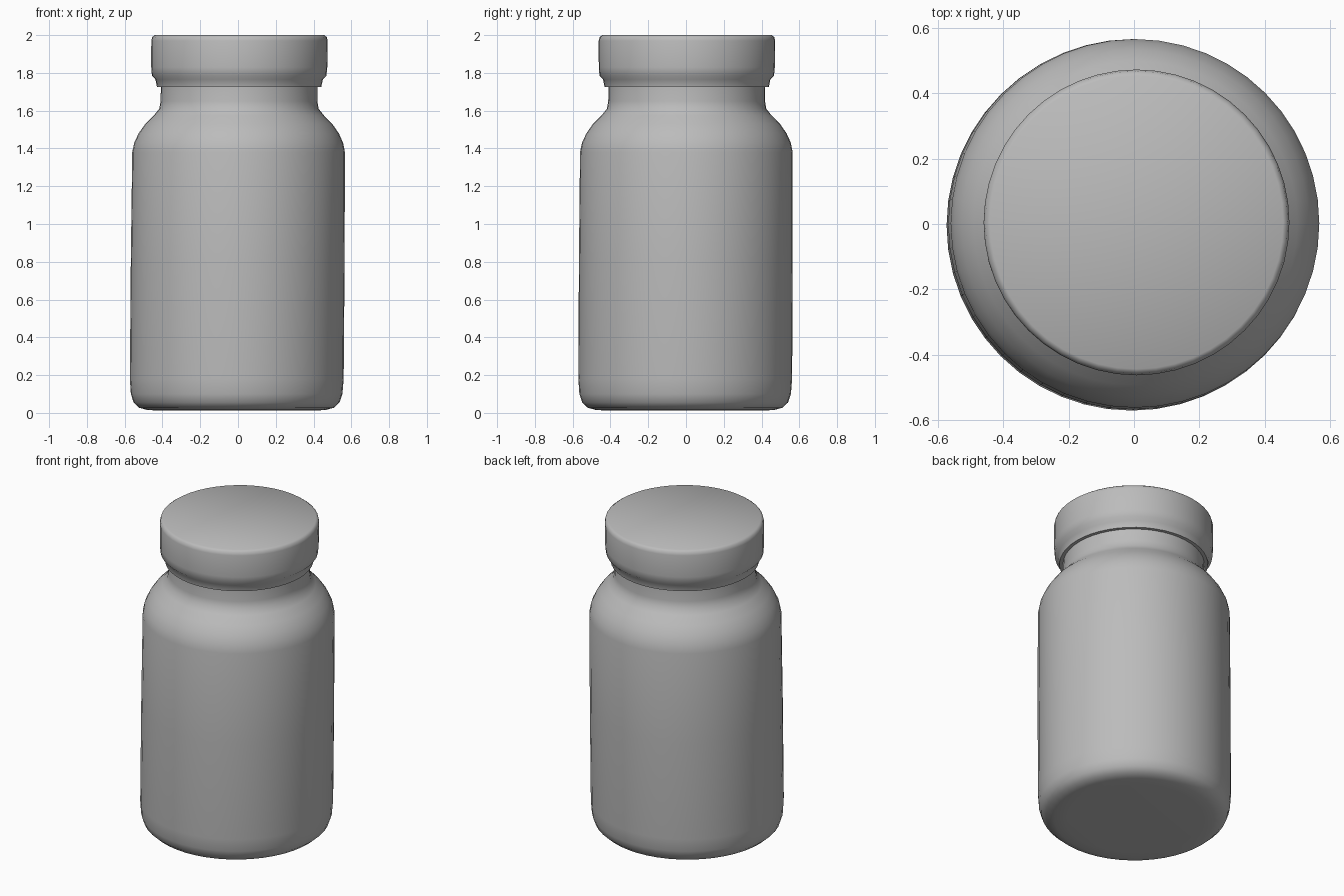
import bpy
import bmesh
from math import radians
from mathutils import Matrix

old = bpy.data.objects.get("Cube")
if old:
    bpy.data.objects.remove(old, do_unlink=True)

grey = bpy.data.materials.new("plain grey")
grey.use_nodes = True
colour = (0.5, 0.5, 0.5, 1)
grey.diffuse_color = colour
grey.node_tree.nodes["Principled BSDF"].inputs["Base Color"].default_value = colour


def lathe(name, profile, steps=48):
    """Spin a (radius, height) profile round z, leaning slightly with height."""
    bm = bmesh.new()
    verts = [bm.verts.new((r, 0, z)) for r, z in profile]
    edges = [bm.edges.new(pair) for pair in zip(verts, verts[1:])]
    bmesh.ops.spin(bm, geom=verts + edges, cent=(0, 0, 0), axis=(0, 0, 1),
                   angle=radians(360), steps=steps)
    bmesh.ops.remove_doubles(bm, verts=bm.verts, dist=0.0005)
    bmesh.ops.recalc_face_normals(bm, faces=bm.faces)
    lean = Matrix(((1, 0, 0.008, -0.008), (0, 1, 0.005, -0.005),
                   (0, 0, 1, 0), (0, 0, 0, 1)))
    bm.transform(lean)
    mesh = bpy.data.meshes.new(name)
    bm.to_mesh(mesh)
    bm.free()
    mesh.materials.append(grey)
    obj = bpy.data.objects.new(name, mesh)
    bpy.context.collection.objects.link(obj)
    bpy.ops.object.select_all(action="DESELECT")
    obj.select_set(True)
    bpy.context.view_layer.objects.active = obj
    bpy.ops.object.shade_smooth_by_angle(angle=radians(50))
    return obj


# Body with rounded foot, straight wall, round shoulder and neck
lathe("bottle_body", [
    (0, 0.012), (0.40, 0.012), (0.47, 0.015), (0.515, 0.027), (0.545, 0.055),
    (0.56, 0.10), (0.566, 0.18), (0.566, 0.8), (0.563, 1.38), (0.553, 1.43),
    (0.53, 1.48), (0.495, 1.53), (0.45, 1.575), (0.422, 1.61), (0.415, 1.65),
    (0.414, 1.74), (0, 1.74)])

# Screw cap with a stepped lower rim
lathe("bottle_cap", [
    (0, 1.73), (0.41, 1.725), (0.435, 1.725), (0.443, 1.765), (0.462, 1.785),
    (0.466, 1.83), (0.467, 1.97), (0.462, 1.99), (0.448, 2.0), (0, 1.995)])
